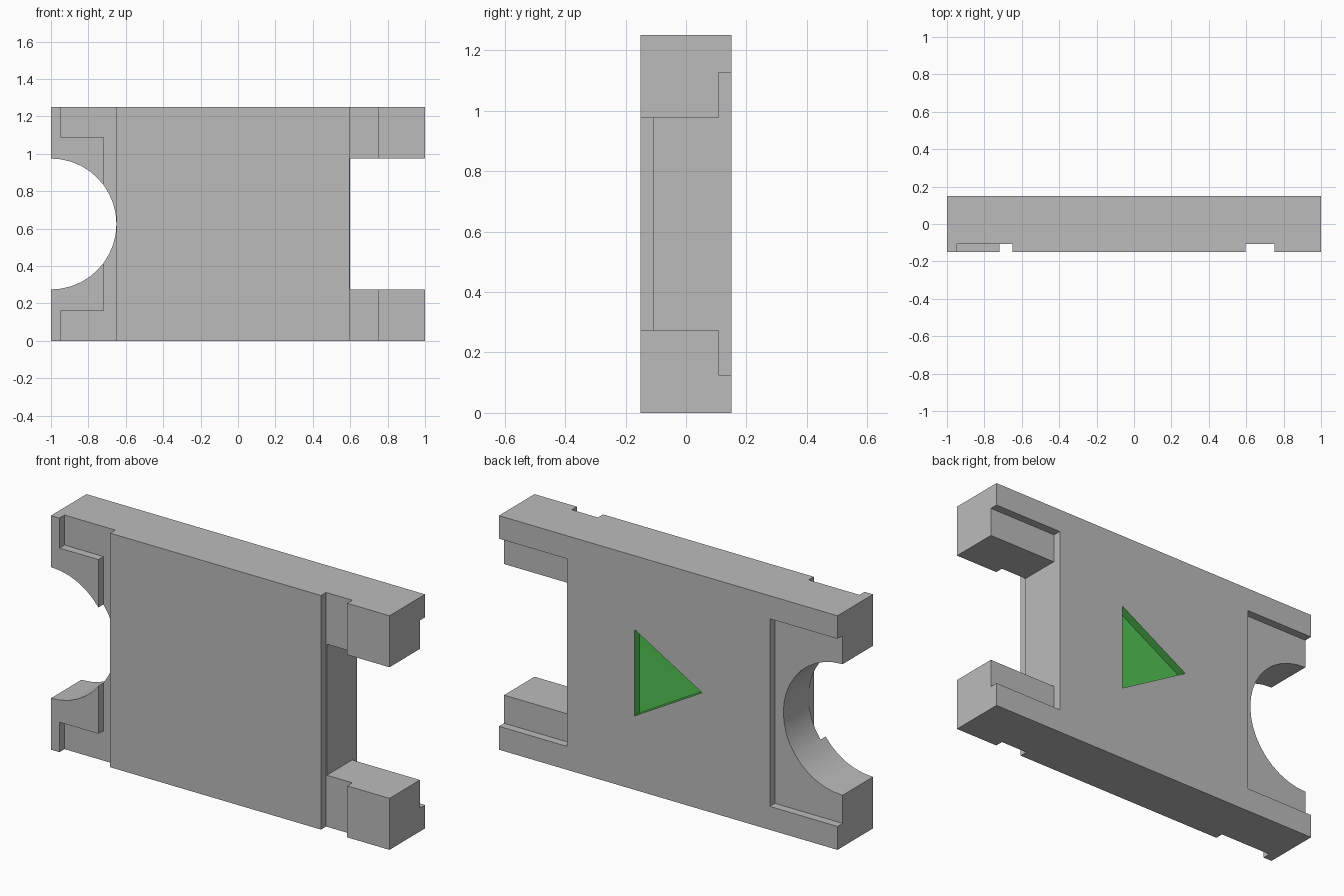
import bpy, bmesh, math

if "Cube" in bpy.data.objects:
    bpy.data.objects.remove(bpy.data.objects["Cube"])

HALF_Y, HEIGHT, DEPTH = 0.15, 1.25, 0.043
MID = HEIGHT / 2


def material(name, rgb):
    m = bpy.data.materials.new(name)
    m.diffuse_color = (*rgb, 1)
    m.use_nodes = True
    m.node_tree.nodes["Principled BSDF"].inputs["Base Color"].default_value = m.diffuse_color
    return m


def prism(name, pts, y0, y1):
    """Extrude an x-z outline from y0 to y1."""
    bm = bmesh.new()
    face = bm.faces.new([bm.verts.new((x, y0, z)) for x, z in pts])
    res = bmesh.ops.extrude_face_region(bm, geom=[face])
    verts = [v for v in res["geom"] if isinstance(v, bmesh.types.BMVert)]
    bmesh.ops.translate(bm, verts=verts, vec=(0, y1 - y0, 0))
    bmesh.ops.recalc_face_normals(bm, faces=bm.faces)
    me = bpy.data.meshes.new(name)
    bm.to_mesh(me)
    bm.free()
    ob = bpy.data.objects.new(name, me)
    bpy.context.collection.objects.link(ob)
    return ob


def rect(x0, x1, z0, z1):
    return [(x0, z0), (x1, z0), (x1, z1), (x0, z1)]


grey = material("grey", (0.5, 0.5, 0.5))
green = material("green", (0.085, 0.54, 0.085))

# Panel outline: round bite at the left, square slot at the right
arc = [(-1 + 0.35 * math.sin(a), MID + 0.35 * math.cos(a))
       for a in (math.pi * i / 20 for i in range(21))]
outline = [(-1, 0), (1, 0), (1, 0.275), (0.6, 0.275), (0.6, 0.975), (1, 0.975),
           (1, HEIGHT), (-1, HEIGHT)] + arc
panel = prism("panel", outline, -HALF_Y, HALF_Y)

# Shallow recesses, front and back
front = (-HALF_Y - 0.1, -HALF_Y + DEPTH)
back = (HALF_Y - DEPTH, HALF_Y + 0.1)
stepped = [(-0.65, -0.1), (-0.65, 1.35), (-0.95, 1.35), (-0.95, 1.09),
           (-0.72, 1.09), (-0.72, 0.16), (-0.95, 0.16), (-0.95, -0.1)]
triangle = [(0.2, MID - 0.231), (0.2, MID + 0.231), (-0.2, MID)]
cutters = [
    prism("front_stepped_cutter", stepped, *front),
    prism("front_groove_cutter", rect(0.595, 0.75, -0.1, 1.35), *front),
    prism("back_slot_cutter", rect(0.598, 1.1, 0.125, 1.127), *back),
    prism("back_round_cutter", rect(-1.1, -0.6, 0.125, 1.127), *back),
    prism("triangle_cutter", triangle, *back),
]
for c in cutters:
    c.hide_render = True
    mod = panel.modifiers.new(c.name, 'BOOLEAN')
    mod.operation, mod.solver, mod.object = 'DIFFERENCE', 'EXACT', c

# Bake the cuts and drop the cutters
dg = bpy.context.evaluated_depsgraph_get()
panel_mesh = bpy.data.meshes.new_from_object(panel.evaluated_get(dg))
panel.modifiers.clear()
panel.data = panel_mesh
for c in cutters:
    bpy.data.objects.remove(c)

# Colours: the triangular recess is green, the rest grey
panel_mesh.materials.clear()
panel_mesh.materials.append(grey)
panel_mesh.materials.append(green)
for p in panel_mesh.polygons:
    x, y, z = p.center
    inside = abs(x) < 0.21 and abs(z - MID) < 0.24 and 0.1 < y < 0.149
    p.material_index = int(inside)

# Smooth the round bite, keep every other edge sharp
bpy.context.view_layer.objects.active = panel
panel.select_set(True)
bpy.ops.object.shade_smooth_by_angle(angle=math.radians(30))
